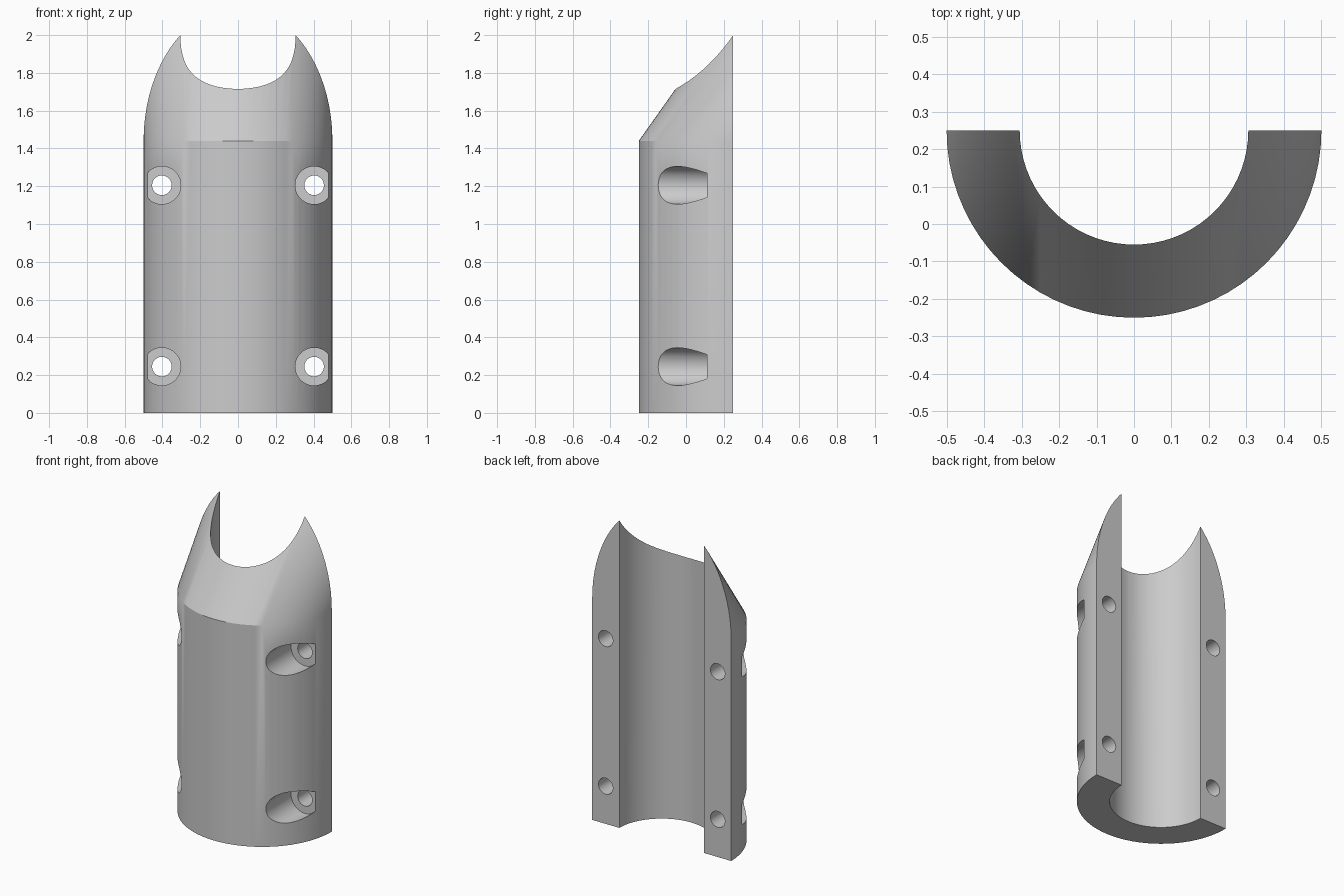
import bpy
import bmesh
import math
from mathutils import Matrix

cube = bpy.data.objects.get("Cube")
if cube:
    bpy.data.objects.remove(cube, do_unlink=True)

BACK = 0.25            # flat back plane, also holds the tube axis
OUTER, BORE = 0.5, 0.305
SHOULDER, TOP = 1.44, 2.3
SLOPE = 1.414          # rise of the slanted top per unit of depth
SEGMENTS = 72

grey = bpy.data.materials.new("plain_grey")
grey.use_nodes = True
colour = (0.6, 0.6, 0.6, 1)
grey.diffuse_color = colour
grey.node_tree.nodes["Principled BSDF"].inputs["Base Color"].default_value = colour


def make_object(name, bm):
    bmesh.ops.recalc_face_normals(bm, faces=bm.faces)
    mesh = bpy.data.meshes.new(name)
    bm.to_mesh(mesh)
    bm.free()
    mesh.materials.append(grey)
    obj = bpy.data.objects.new(name, mesh)
    bpy.context.collection.objects.link(obj)
    return obj


def cylinder(name, radius, length, matrix, sides):
    bm = bmesh.new()
    bmesh.ops.create_cone(bm, cap_ends=True, segments=sides, radius1=radius,
                          radius2=radius, depth=length, matrix=matrix)
    return make_object(name, bm)


def cut(target, cutter):
    cutter.hide_render = True
    bpy.context.view_layer.objects.active = target
    mod = target.modifiers.new("cut", 'BOOLEAN')
    mod.operation = 'DIFFERENCE'
    mod.solver = 'EXACT'
    mod.object = cutter
    bpy.ops.object.modifier_apply(modifier=mod.name)
    bpy.data.objects.remove(cutter, do_unlink=True)


# Round body: upright to the shoulder, then the same circle sheared backwards
bm = bmesh.new()
rings = []
for z in (0, SHOULDER, TOP):
    shift = max(0, z - SHOULDER) / SLOPE
    rings.append([bm.verts.new((OUTER * math.cos(a), BACK + shift + OUTER * math.sin(a), z))
                  for a in (math.tau * i / SEGMENTS for i in range(SEGMENTS))])
for low, high in zip(rings, rings[1:]):
    for i in range(SEGMENTS):
        j = (i + 1) % SEGMENTS
        bm.faces.new((low[i], low[j], high[j], high[i]))
bm.faces.new(rings[0])
bm.faces.new(rings[-1])
body = make_object("half_tube_clamp", bm)

# Flat back
bm = bmesh.new()
bmesh.ops.create_cube(bm, size=4, matrix=Matrix.Translation((0, BACK + 2, 1)))
cut(body, make_object("back_cutter", bm))

# Central bore
cut(body, cylinder("bore_cutter", BORE, 4, Matrix.Translation((0, BACK, 1)), SEGMENTS))

# Four bolt holes with counterbores sunk from the front
turn = Matrix.Rotation(math.pi / 2, 4, 'X')
for x in (-0.403, 0.403):
    for z in (0.245, 1.205):
        cut(body, cylinder("counterbore_cutter", 0.1, 1,
                           Matrix.Translation((x, 0.112 - 0.5, z)) @ turn, 40))
        cut(body, cylinder("bolt_hole_cutter", 0.052, 1,
                           Matrix.Translation((x, 0.2, z)) @ turn, 24))

# Smooth walls with crisp edges
bpy.ops.object.select_all(action='DESELECT')
body.select_set(True)
bpy.context.view_layer.objects.active = body
bpy.ops.object.shade_smooth_by_angle(angle=math.radians(30))
